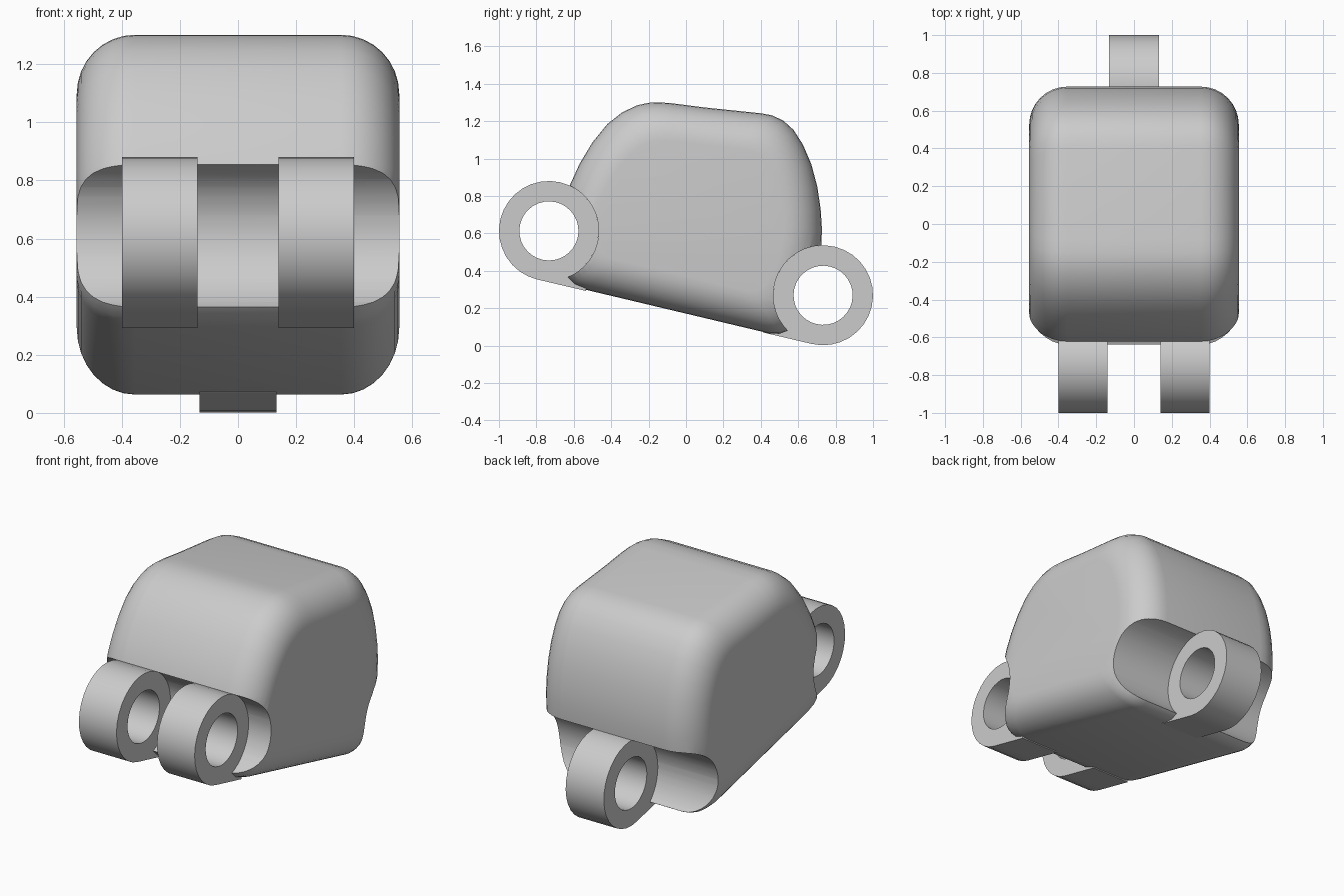
import bpy, bmesh, math

cube = bpy.data.objects.get("Cube")
if cube:
    bpy.data.objects.remove(cube, do_unlink=True)

grey = bpy.data.materials.new("plain grey")
grey.use_nodes = True
grey.diffuse_color = (0.6, 0.6, 0.6, 1)
bsdf = grey.node_tree.nodes["Principled BSDF"]
bsdf.inputs["Base Color"].default_value = (0.6, 0.6, 0.6, 1)
bsdf.inputs["Roughness"].default_value = 0.6

LUG_R, HOLE_R = 0.267, 0.158
FRONT, REAR = (-0.733, 0.613), (0.733, 0.269)      # hinge centres (y, z)
SLOPE = (REAR[1] - FRONT[1]) / (REAR[0] - FRONT[0])
DOWN = math.atan(SLOPE) - math.pi / 2              # direction square to the underside


def make_object(name, bm):
    bmesh.ops.recalc_face_normals(bm, faces=bm.faces[:])
    mesh = bpy.data.meshes.new(name)
    bm.to_mesh(mesh)
    bm.free()
    mesh.materials.append(grey)
    obj = bpy.data.objects.new(name, mesh)
    bpy.context.collection.objects.link(obj)
    return obj


def activate(obj):
    bpy.ops.object.select_all(action='DESELECT')
    obj.select_set(True)
    bpy.context.view_layer.objects.active = obj


def smooth(obj):
    activate(obj)
    bpy.ops.object.shade_smooth_by_angle(angle=math.radians(32))


def bridge(bm, a, b):
    for i in range(len(a)):
        j = (i + 1) % len(a)
        bm.faces.new((a[i], a[j], b[j], b[i]))


# Body: side profile lofted across x, with rounded rims on both sides
PROFILE = [(-0.53, 0.297), (-0.60, 0.325), (-0.645, 0.37), (-0.675, 0.46), (-0.68, 0.58),
           (-0.662, 0.72), (-0.62, 0.86), (-0.57, 0.97), (-0.50, 1.087), (-0.42, 1.185),
           (-0.34, 1.248), (-0.26, 1.285), (-0.20, 1.298), (-0.15, 1.301), (-0.08, 1.296),
           (0.10, 1.273), (0.40, 1.242), (0.46, 1.231), (0.52, 1.203), (0.575, 1.153),
           (0.625, 1.075), (0.67, 0.97), (0.702, 0.85), (0.72, 0.73), (0.727, 0.62),
           (0.722, 0.50), (0.695, 0.36), (0.64, 0.20), (0.58, 0.105), (0.54, 0.078),
           (0.50, 0.063), (0.45, 0.064)]
HALF, RIM, STEPS = 0.555, 0.2, 8
MID_Y, MID_Z = 0.02, 0.725


def profile_ring(bm, x, inset):
    ky, kz = 1 - inset / 0.70, 1 - inset / 0.56
    ring = []
    for y, z in PROFILE:
        dy = y - MID_Y
        dz = z - MID_Z - SLOPE * 0.75 * dy
        ring.append(bm.verts.new((x, MID_Y + dy * ky,
                                  MID_Z + SLOPE * 0.75 * dy * ky + dz * kz)))
    return ring


bm = bmesh.new()
sections = []
for s in range(STEPS + 1):
    t = s / STEPS * math.pi / 2
    sections.append((HALF - RIM * (1 - math.cos(t)), RIM * (1 - math.sin(t))))
sections += [(-x, d) for x, d in reversed(sections)]
rings = [profile_ring(bm, x, d) for x, d in sections]
for a, b in zip(rings, rings[1:]):
    bridge(bm, a, b)
bm.faces.new(rings[0])
bm.faces.new(rings[-1])
body = make_object("body", bm)

# Round clearance notches across both ends of the body
for label, (cy, cz) in (("front", FRONT), ("rear", REAR)):
    bm = bmesh.new()
    loops = [[bm.verts.new((x, cy + 0.2665 * math.cos(k * math.tau / 48),
                            cz + 0.2665 * math.sin(k * math.tau / 48)))
              for k in range(48)] for x in (-0.8, 0.8)]
    bridge(bm, *loops)
    for loop in loops:
        bm.faces.new(loop)
    cutter = make_object(label + "_notch_cutter", bm)
    mod = body.modifiers.new("notch", 'BOOLEAN')
    mod.operation, mod.solver, mod.object = 'DIFFERENCE', 'EXACT', cutter
    activate(body)
    bpy.ops.object.modifier_apply(modifier=mod.name)
    bpy.data.objects.remove(cutter, do_unlink=True)
smooth(body)


# Hinge lugs: rings whose lower side runs tangent into the underside
def lug(name, centre, x0, x1, toward):
    bm = bmesh.new()
    n = 32
    loops = {}
    for x in (x0, x1):
        for kind in ("outer", "inner"):
            loop = []
            for k in range(n):
                a = k * math.tau / n
                delta = a * toward
                limit = math.radians(50)
                r = HOLE_R
                if kind == "outer":
                    turn = delta if delta <= math.pi else delta - math.tau
                    turn = turn if turn > -math.pi else turn + math.tau
                    r = LUG_R / math.cos(turn) if 0 <= turn <= limit else LUG_R
                ang = DOWN + a
                loop.append(bm.verts.new((x, centre[0] + r * math.cos(ang),
                                          centre[1] + r * math.sin(ang))))
            loops[x, kind] = loop
    for x in (x0, x1):
        bridge(bm, loops[x, "outer"], loops[x, "inner"])
    for kind in ("outer", "inner"):
        bridge(bm, loops[x0, kind], loops[x1, kind])
    smooth(make_object(name, bm))


lug("front_left_lug", FRONT, 0.14, 0.40, 1)
lug("front_right_lug", FRONT, -0.40, -0.14, 1)
lug("rear_lug", REAR, -0.132, 0.132, -1)
